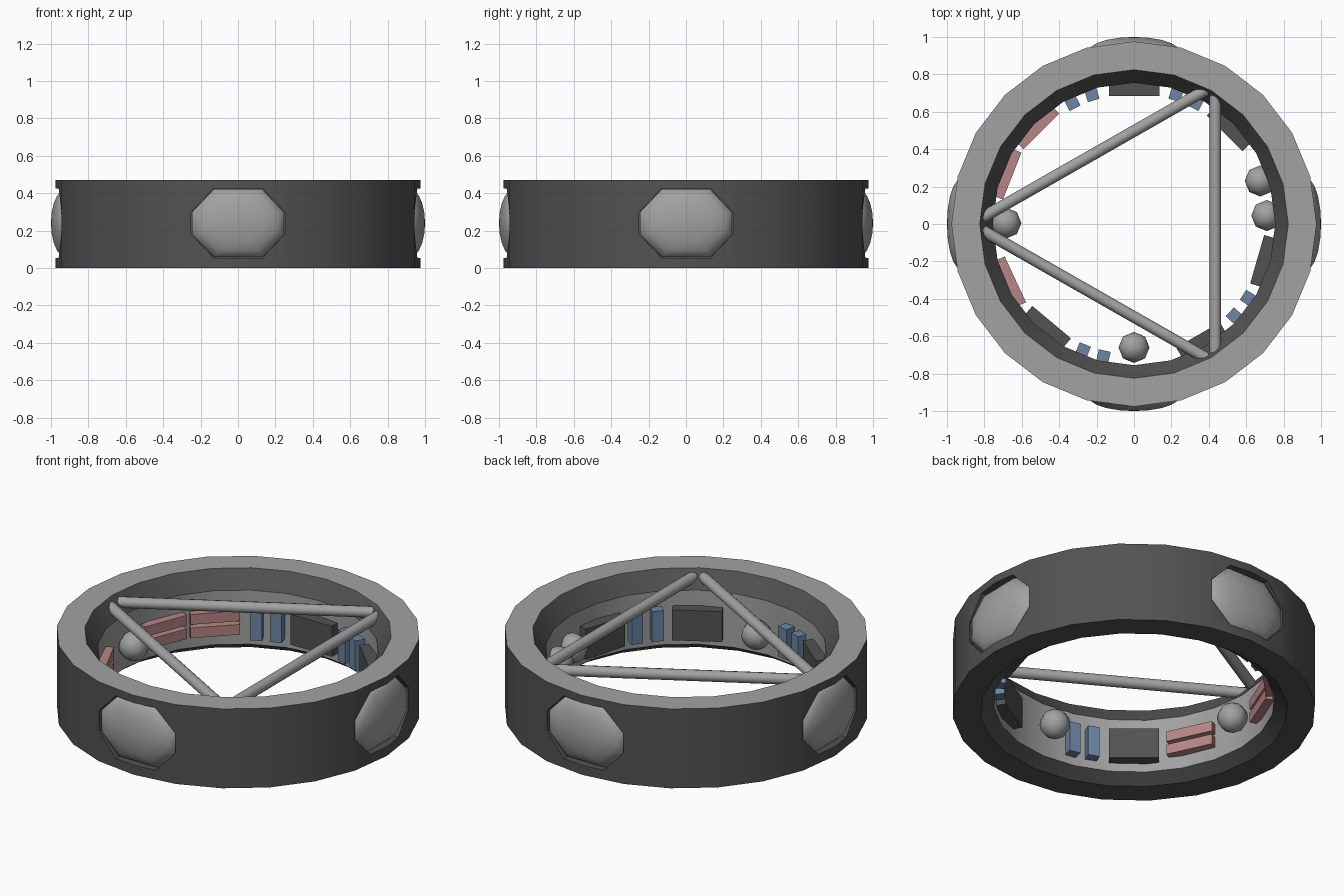
import bpy, bmesh, math
from mathutils import Vector, Matrix

if "Cube" in bpy.data.objects:
    bpy.data.objects.remove(bpy.data.objects["Cube"])


def material(name, rgb):
    m = bpy.data.materials.new(name)
    m.diffuse_color = (*rgb, 1)
    m.use_nodes = True
    m.node_tree.nodes["Principled BSDF"].inputs["Base Color"].default_value = m.diffuse_color
    return m


LIGHT = material("light_grey", (0.36, 0.36, 0.36))
DARK = material("dark_grey", (0.085, 0.085, 0.085))
BLUE = material("dusty_blue", (0.15, 0.24, 0.37))
RED = material("dusty_red", (0.48, 0.24, 0.24))


def make(name, bm, mats, smooth=False):
    bmesh.ops.recalc_face_normals(bm, faces=bm.faces)
    for f in bm.faces:
        f.smooth = smooth
    me = bpy.data.meshes.new(name)
    bm.to_mesh(me)
    bm.free()
    for m in mats:
        me.materials.append(m)
    ob = bpy.data.objects.new(name, me)
    bpy.context.collection.objects.link(ob)
    return ob


def turn(deg):
    return Matrix.Rotation(math.radians(deg), 4, 'Z')


MID = 0.24  # height of the window centres


def octagon(sx, sz, x):
    pts = [(.13, .185), (.25, .06), (.25, -.06), (.13, -.185),
           (-.13, -.185), (-.25, -.06), (-.25, .06), (-.13, .185)]
    return [Vector((x, a * sx, MID + b * sz)) for a, b in pts]


def bridge(bm, a, b):
    n = len(a)
    for i in range(n):
        j = (i + 1) % n
        bm.faces.new((a[i], a[j], b[j], b[i]))


# Ring body: six-point section swept round 24 sides
N = 24
section = [(.976, 0), (.976, .47), (.825, .47), (.755, .37), (.755, .05), (.825, 0)]
bm = bmesh.new()
loops = []
for i in range(N):
    a = math.tau * i / N
    loops.append([bm.verts.new((r * math.cos(a), r * math.sin(a), z)) for r, z in section])
for i in range(N):
    bridge(bm, loops[i], loops[(i + 1) % N])
ring = make("ring_body", bm, [DARK, LIGHT])

# Four octagonal window pockets cut in the outer wall
bm = bmesh.new()
for k in range(4):
    back = [bm.verts.new(turn(90 * k) @ p) for p in octagon(1, 1, .89)]
    front = [bm.verts.new(turn(90 * k) @ p) for p in octagon(1, 1, 1.1)]
    bridge(bm, back, front)
    bm.faces.new(back)
    bm.faces.new(front)
cutter = make("window_cutter", bm, [])
cutter.hide_render = True
mod = ring.modifiers.new("windows", 'BOOLEAN')
mod.operation = 'DIFFERENCE'
mod.solver = 'EXACT'
mod.object = cutter
bpy.context.view_layer.update()
cut = bpy.data.meshes.new_from_object(ring.evaluated_get(bpy.context.evaluated_depsgraph_get()))
ring.modifiers.clear()
ring.data = cut
bpy.data.objects.remove(cutter)

# Light top rim and inner band, the rest dark
cut.materials.clear()
cut.materials.append(DARK)
cut.materials.append(LIGHT)
for p in cut.polygons:
    r = math.hypot(p.center.x, p.center.y)
    inner_band = r < .77 and abs(p.normal.z) < .1
    p.material_index = 1 if p.normal.z > .9 and p.center.z > .46 or inner_band else 0
bpy.context.view_layer.objects.active = ring
ring.select_set(True)
bpy.ops.object.shade_smooth_by_angle(angle=math.radians(30))

# Bulging window domes
for k, side in enumerate(("right", "back", "left", "front")):
    bm = bmesh.new()
    prev = None
    for step in range(5):
        t = math.radians(18 * step)
        s = .985 * math.cos(t)
        cur = [bm.verts.new(turn(90 * k) @ p) for p in octagon(s, s, .92 + .08 * math.sin(t))]
        if prev:
            bridge(bm, prev, cur)
        else:
            bm.faces.new(cur)
        prev = cur
    tip = bm.verts.new(turn(90 * k) @ Vector((1, 0, MID)))
    for i in range(8):
        bm.faces.new((prev[i], prev[(i + 1) % 8], tip))
    dome = make(side + "_window_dome", bm, [LIGHT], True)
    base = max(dome.data.polygons, key=lambda p: len(p.vertices) * 10 + p.area)
    base.use_smooth = False


# Blocks fixed to the inner band
def block(name, deg, inner, width, z0, z1, mat):
    bm = bmesh.new()
    outer = .765
    m = (turn(deg) @ Matrix.Translation(((inner + outer) / 2, 0, (z0 + z1) / 2))
         @ Matrix.Diagonal((outer - inner, width, z1 - z0, 1)))
    bmesh.ops.create_cube(bm, size=1, matrix=m)
    make(name, bm, [mat])


for i, deg in enumerate((90, 45, -16, -60, 230)):
    block(f"dark_cabinet_{i}", deg, .685, .27, .10, .28, DARK)
for i, deg in enumerate((117, 108, 72, 63, -33, -42.5, 248, 257)):
    block(f"blue_locker_{i}", deg, .695, .065, .10, .28, BLUE)
for i, deg in enumerate((135, 158.5, 205)):
    block(f"red_lower_bunk_{i}", deg, .70, .27, .125, .185, RED)
    block(f"red_upper_bunk_{i}", deg, .70, .27, .205, .265, RED)

# Small inner globes
for i, (x, y) in enumerate(((-.685, .005), (0, -.66), (.675, .23), (.71, .045))):
    bm = bmesh.new()
    bmesh.ops.create_uvsphere(bm, u_segments=8, v_segments=8, radius=.083,
                              matrix=Matrix.Translation((x, y, .205)))
    make(f"globe_{i}", bm, [LIGHT], True)


# Triangle of tubes across the ring
def tube(name, a, b):
    a, b = Vector((*a, .42)), Vector((*b, .42))
    d = b - a
    bm = bmesh.new()
    bmesh.ops.create_cone(bm, cap_ends=True, segments=12, radius1=.031, radius2=.031,
                          depth=d.length,
                          matrix=Matrix.Translation((a + b) / 2)
                          @ d.to_track_quat('Z', 'Y').to_matrix().to_4x4())
    ob = make(name, bm, [LIGHT], True)
    for p in ob.data.polygons:
        p.use_smooth = len(p.vertices) == 4


tube("back_tube", (-.81, .035), (.40, .725))
tube("front_tube", (-.81, -.035), (.40, -.725))
tube("right_tube", (.435, .70), (.435, -.70))
